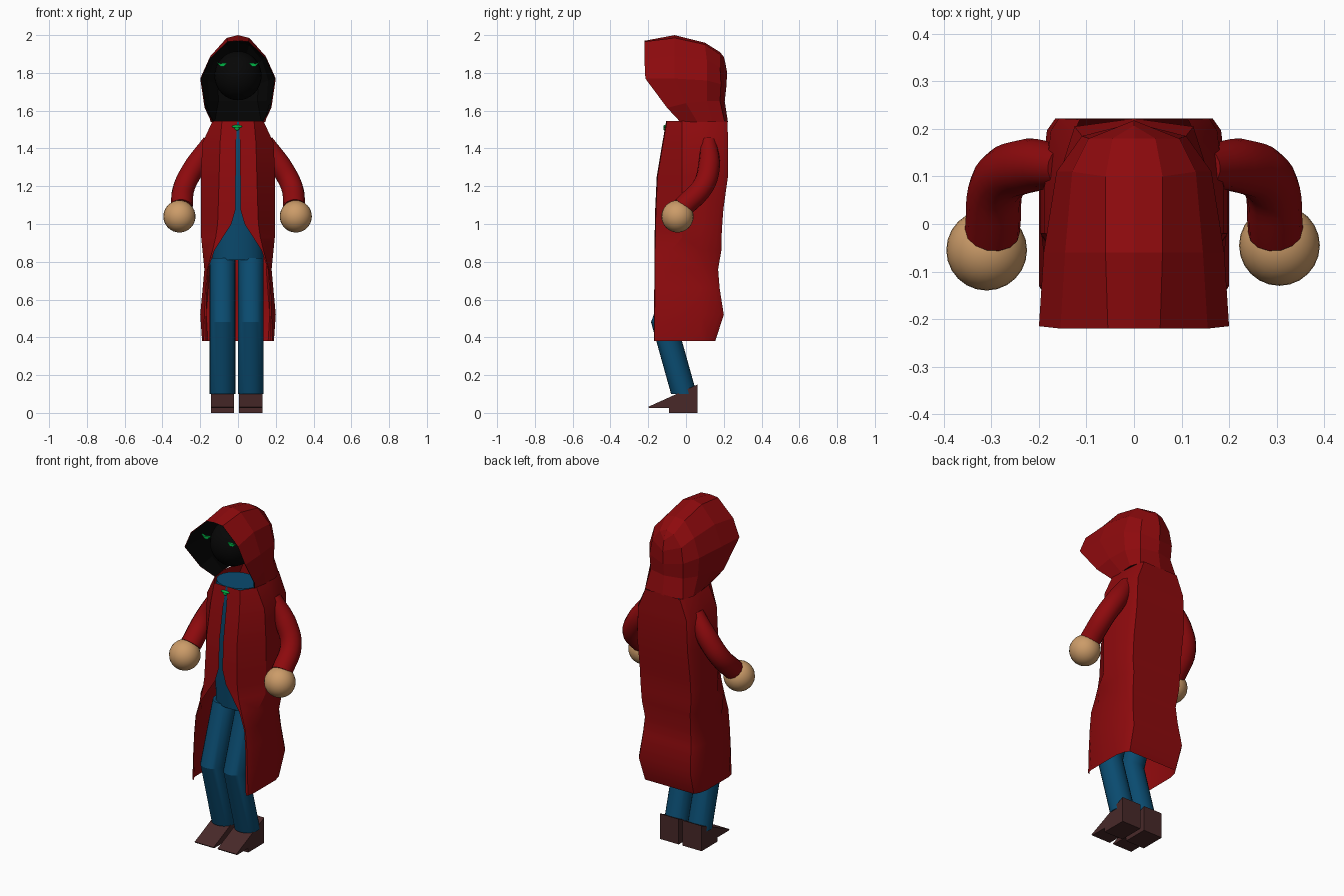
import bpy, math
from mathutils import Vector

if "Cube" in bpy.data.objects:
    bpy.data.objects.remove(bpy.data.objects["Cube"])

def material(name, rgb):
    m = bpy.data.materials.new(name)
    m.diffuse_color = (*rgb, 1)
    m.use_nodes = True
    m.node_tree.nodes["Principled BSDF"].inputs["Base Color"].default_value = m.diffuse_color
    return m

RED = material("red_cloth", (0.27, 0.003, 0.004))
BLUE = material("blue_cloth", (0.003, 0.07, 0.16))
BLACK = material("black_shadow", (0.002, 0.002, 0.002))
SKIN = material("skin", (0.60, 0.33, 0.14))
BROWN = material("brown_leather", (0.065, 0.022, 0.022))
GREEN = material("green_glow", (0.0, 0.45, 0.06))

def smooth(ob, angle=35):
    bpy.ops.object.select_all(action='DESELECT')
    ob.select_set(True)
    bpy.context.view_layer.objects.active = ob
    bpy.ops.object.shade_smooth_by_angle(angle=math.radians(angle))

def mesh(name, verts, faces, mat):
    me = bpy.data.meshes.new(name)
    me.from_pydata([tuple(v) for v in verts], [], faces)
    me.materials.append(mat)
    ob = bpy.data.objects.new(name, me)
    bpy.context.collection.objects.link(ob)
    return ob

def half_sheet(name, rows, mat):
    """Open sheet through rows of points, mirrored across x = 0."""
    n = len(rows[0])
    faces = [(i*n+j, i*n+j+1, (i+1)*n+j+1, (i+1)*n+j)
             for i in range(len(rows)-1) for j in range(n-1)]
    ob = mesh(name, [p for r in rows for p in r], faces, mat)
    ob.modifiers.new("mirror", 'MIRROR').merge_threshold = 0.002
    return ob

def loft(name, rings, mat):
    """Closed solid through equal rings of points."""
    n = len(rings[0])
    faces = [(i*n+j, i*n+(j+1) % n, (i+1)*n+(j+1) % n, (i+1)*n+j)
             for i in range(len(rings)-1) for j in range(n)]
    last = (len(rings)-1)*n
    faces += [tuple(range(n))[::-1], tuple(range(last, last+n))]
    return mesh(name, [p for r in rings for p in r], faces, mat)

def ellipse(x, y, z, rx, ry, n=24):
    return [(x + rx*math.cos(2*math.pi*k/n), y + ry*math.sin(2*math.pi*k/n), z) for k in range(n)]

def ball(name, loc, scale, mat):
    bpy.ops.mesh.primitive_uv_sphere_add(segments=24, ring_count=16, radius=1, location=loc)
    ob = bpy.context.object
    ob.name = name
    ob.scale = scale
    ob.data.materials.append(mat)
    smooth(ob, 60)
    return ob

def tube(name, pts, radius, mat):
    """Round tube along smooth path; each point is x, y, z, radius factor."""
    cu = bpy.data.curves.new(name, 'CURVE')
    cu.dimensions = '3D'
    cu.bevel_depth, cu.bevel_resolution, cu.use_fill_caps = radius, 5, True
    sp = cu.splines.new('BEZIER')
    sp.bezier_points.add(len(pts)-1)
    sp.resolution_u = 5
    for bp, p in zip(sp.bezier_points, pts):
        bp.co, bp.radius = p[:3], p[3]
        bp.handle_left_type = bp.handle_right_type = 'AUTO'
    cu.materials.append(mat)
    ob = bpy.data.objects.new(name, cu)
    bpy.context.collection.objects.link(ob)
    bpy.ops.object.select_all(action='DESELECT')
    ob.select_set(True)
    bpy.context.view_layer.objects.active = ob
    bpy.ops.object.convert(target='MESH')
    smooth(bpy.context.object)

# Coat: z, front gap, front corner, half width, front y, back y
coat = [(1.545, .006, .085, .135, -.105, .220), (1.43, .010, .095, .188, -.125, .222),
        (1.25, .012, .100, .197, -.155, .222), (1.08, .012, .105, .197, -.163, .198),
        (1.00, .035, .108, .197, -.165, .192), (.93, .080, .118, .195, -.166, .188),
        (.86, .125, .135, .188, -.167, .187), (.76, .158, .163, .178, -.168, .170),
        (.66, .165, .172, .187, -.168, .178), (.52, .168, .178, .200, -.170, .200),
        (.38, .170, .182, .190, -.170, .155)]
half_rows = []
for z, g, c, w, f, b in coat:
    side = -.13 if z < .7 else (-.08 if z < .9 else -.02)
    half_rows.append([(g, f, z), (c, f + .004, z), (w, side, z), (w, .08, z),
                      (.93*w, b - .025, z), (.84*w, b, z), (0, b, z)])
smooth(half_sheet("coat", half_rows, RED), 30)

# Hood: arches from the front opening to the back seam
hood = [[(0, -.22, 1.97), (.055, -.22, 1.965), (.155, -.22, 1.87), (.2, -.215, 1.77), (.177, -.10, 1.615), (.13, -.03, 1.54)],
        [(0, -.06, 2.0), (.06, -.06, 1.985), (.145, -.06, 1.89), (.19, -.06, 1.77), (.17, 0, 1.64), (.14, .06, 1.54)],
        [(0, .1, 1.96), (.06, .1, 1.95), (.13, .11, 1.87), (.163, .11, 1.76), (.155, .11, 1.65), (.145, .14, 1.54)],
        [(0, .18, 1.91), (.045, .18, 1.895), (.095, .18, 1.83), (.11, .185, 1.74), (.105, .18, 1.65), (.125, .205, 1.54)],
        [(0, .2, 1.885), (0, .207, 1.86), (0, .218, 1.80), (0, .213, 1.72), (0, .205, 1.65), (0, .222, 1.54)]]
half_sheet("hood", hood, RED)
pivot = Vector((0, -.221, 1.77))
half_sheet("hood_lining", [[pivot + (Vector(p) - pivot)*.98 for p in r] for r in hood], BLACK)

# Shadowed face and eyes
ball("face", (0, -.045, 1.785), (.125, .125, .13), BLACK)
eye = [(-.027, .011), (-.006, .003), (.006, .008), (.027, .006), (.010, -.011), (-.008, -.010)]
for s, side in ((1, "right"), (-1, "left")):
    loft("eye_" + side, [[(s*(.085 - u), y, 1.845 + v) for u, v in eye] for y in (-.182, -.170)], GREEN)

# Collar clasp
ball("clasp_bar", (-.005, -.112, 1.516), (.027, .008, .008), GREEN)
ball("clasp_drop", (-.005, -.112, 1.507), (.013, .008, .012), GREEN)

# Torso with a flat top inside the collar
torso = [(.81, .135, .075), (1.1, .135, .10), (1.45, .13, .115), (1.543, .122, .10)]
smooth(loft("torso", [ellipse(0, 0, z, rx, ry) for z, rx, ry in torso], BLUE))

shoe = [(.06, 0), (.06, .15), (-.20, .032), (-.195, .025), (-.09, .025), (-.09, 0)]
for s, side in ((1, "right"), (-1, "left")):
    # Trouser leg bent at the knee
    x = s*.075 - .007
    leg = loft("leg_" + side, [ellipse(x, y, z, .068, .068)
               for y, z in ((0, .82), (-.117, .48), (-.011, .10))], BLUE)
    smooth(leg, 25)
    # Shoe with a wedge toe
    loft("shoe_" + side, [[(x + d, y, z) for y, z in shoe] for d in (-.062, .062)], BROWN)
    # Sleeve and hand
    tube("sleeve_" + side, [(s*.145, .118, 1.435, .75), (s*.225, .122, 1.31, 1),
                            (s*.284, .09, 1.20, 1), (s*.298, -.015, 1.09, 1)], .058, RED)
    ball("hand_" + side, (s*.308 - .002, -.05 + s*.005, 1.04), (.085, .085, .085), SKIN)
